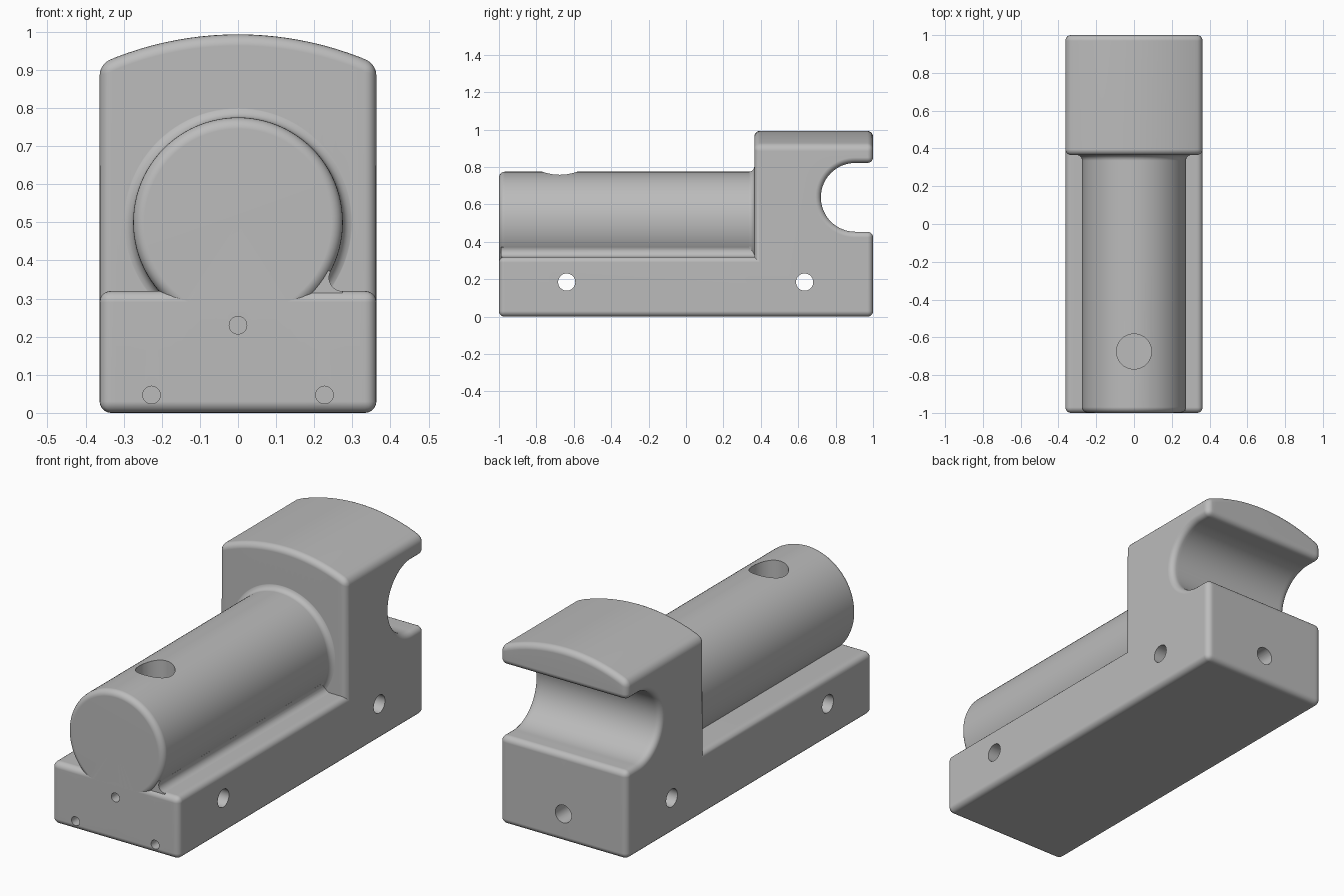
import bpy, bmesh, math
from mathutils import Vector, Matrix

cube = bpy.data.objects.get("Cube")
if cube:
    bpy.data.objects.remove(cube, do_unlink=True)

HALF_W, TOP, DECK, STEP_Y = 0.363, 0.993, 0.32, 0.365
CROWN_R = 0.884            # radius of the arched top
SLOT_Y, SLOT_Z, SLOT_R = 0.905, 0.638, 0.184
BAR_Z, BAR_R = 0.5, 0.275  # round bar
ROUND = 0.03

grey = bpy.data.materials.new("plain grey")
grey.use_nodes = True
grey.diffuse_color = (0.5, 0.5, 0.5, 1)
shader = grey.node_tree.nodes["Principled BSDF"]
shader.inputs["Base Color"].default_value = grey.diffuse_color
shader.inputs["Roughness"].default_value = 0.6


def finish(bm, name):
    bmesh.ops.recalc_face_normals(bm, faces=bm.faces)
    mesh = bpy.data.meshes.new(name)
    bm.to_mesh(mesh)
    bm.free()
    mesh.materials.append(grey)
    obj = bpy.data.objects.new(name, mesh)
    bpy.context.collection.objects.link(obj)
    return obj


def arc(cx, cy, r, start, end, n):
    """Points on an arc, angles in degrees."""
    angles = [math.radians(start + (end - start) * i / n) for i in range(n + 1)]
    return [(cx + r * math.cos(a), cy + r * math.sin(a)) for a in angles]


def loft(layers):
    """Closed solid through matching rings of points."""
    bm = bmesh.new()
    rings = [[bm.verts.new(p) for p in layer] for layer in layers]
    n = len(rings[0])
    for a, b in zip(rings, rings[1:]):
        for i in range(n):
            j = (i + 1) % n
            bm.faces.new((a[i], a[j], b[j], b[i]))
    bm.faces.new(rings[0])
    bm.faces.new(rings[-1])
    bmesh.ops.recalc_face_normals(bm, faces=bm.faces)
    return bm


# Stepped body with slot: side profile carried across x, top arched
profile = [(-1, 0), (1, 0), (1, SLOT_Z - SLOT_R)]
profile += arc(SLOT_Y, SLOT_Z, SLOT_R, 270, 90, 32)
profile += [(1, SLOT_Z + SLOT_R), (1, TOP), (STEP_Y, TOP), (STEP_Y, DECK), (-1, DECK)]
stations = [-HALF_W] + [-0.32 + 0.032 * i for i in range(21)] + [HALF_W]


def station_ring(x):
    drop = CROWN_R - math.sqrt(CROWN_R ** 2 - x * x)
    return [(x, y, z - drop if z > TOP - 0.001 else z) for y, z in profile]


bm = loft([station_ring(x) for x in stations])
corners = [e for e in bm.edges if e.calc_face_angle_signed() > math.radians(40)]
bmesh.ops.bevel(bm, geom=corners, offset=ROUND, offset_type='OFFSET', segments=5,
                profile=0.5, affect='EDGES', clamp_overlap=False)
body = finish(bm, "stepped_body")

# Round bar with softened nose and flared root
nose = arc(BAR_R - ROUND, -0.9995 + ROUND, ROUND, -90, 0, 6)
root = arc(BAR_R + ROUND, STEP_Y + 0.0007 - ROUND, ROUND, 180, 90, 6)
outline = [(0, -0.9995)] + nose + root + [(BAR_R + ROUND, 0.42), (0, 0.42)]
bm = bmesh.new()
verts = [bm.verts.new((r, y, BAR_Z)) for r, y in outline]
edges = [bm.edges.new(pair) for pair in zip(verts, verts[1:])]
bmesh.ops.spin(bm, geom=verts + edges, cent=(0, 0, BAR_Z), axis=(0, 1, 0),
               angle=math.tau, steps=96, use_merge=True)
bmesh.ops.remove_doubles(bm, verts=bm.verts, dist=0.00005)
bar = finish(bm, "round_bar")

# Fillet between bar and deck, left side only
FR = 0.035
fz = DECK + FR - 0.0005
fx = math.sqrt((BAR_R + FR) ** 2 - (BAR_Z - fz) ** 2)
toward = math.degrees(math.atan2(BAR_Z - fz, -fx))
section = arc(fx, fz, FR, 270, toward, 10) + [(0.1, 0.42), (0.1, 0.27), (fx, 0.27)]
fillet = finish(loft([[(x, y, z) for x, z in section] for y in (-0.988, 0.41)]), "deck_fillet")


def pin(name, start, end, radius):
    """Cylinder between two points, used to drill a hole."""
    a, b = Vector(start), Vector(end)
    turn = (b - a).to_track_quat('Z', 'Y').to_matrix().to_4x4()
    bm = bmesh.new()
    bmesh.ops.create_cone(bm, cap_ends=True, segments=40, radius1=radius, radius2=radius,
                          depth=(b - a).length, matrix=Matrix.Translation((a + b) / 2) @ turn)
    obj = finish(bm, name)
    obj.hide_render = True
    return obj


drills = [pin("bar_hole", (0, -0.675, 0.45), (0, -0.675, 0.9), 0.093),
          pin("back_hole", (0, 0.7, 0.145), (0, 1.1, 0.145), 0.046)]
for y in (-0.638, 0.634):
    drills.append(pin("cross_hole", (-0.5, y, 0.185), (0.5, y, 0.185), 0.046))
for x, z in ((0, 0.23), (-0.227, 0.047), (0.227, 0.047)):
    drills.append(pin("front_hole", (x, -1.1, z), (x, -0.8, z), 0.023))


def combine(target, tool, operation):
    mod = target.modifiers.new(tool.name, 'BOOLEAN')
    mod.operation, mod.solver, mod.object = operation, 'EXACT', tool
    bpy.ops.object.modifier_apply(modifier=mod.name)
    bpy.data.objects.remove(tool, do_unlink=True)


# Join the parts, drill the holes, smooth the curves
bpy.ops.object.select_all(action='DESELECT')
bpy.context.view_layer.objects.active = body
body.select_set(True)
for part in (bar, fillet):
    combine(body, part, 'UNION')
for drill in drills:
    combine(body, drill, 'DIFFERENCE')
bpy.ops.object.shade_smooth_by_angle(angle=math.radians(32))
weighted = body.modifiers.new("even_normals", 'WEIGHTED_NORMAL')
weighted.keep_sharp = True
